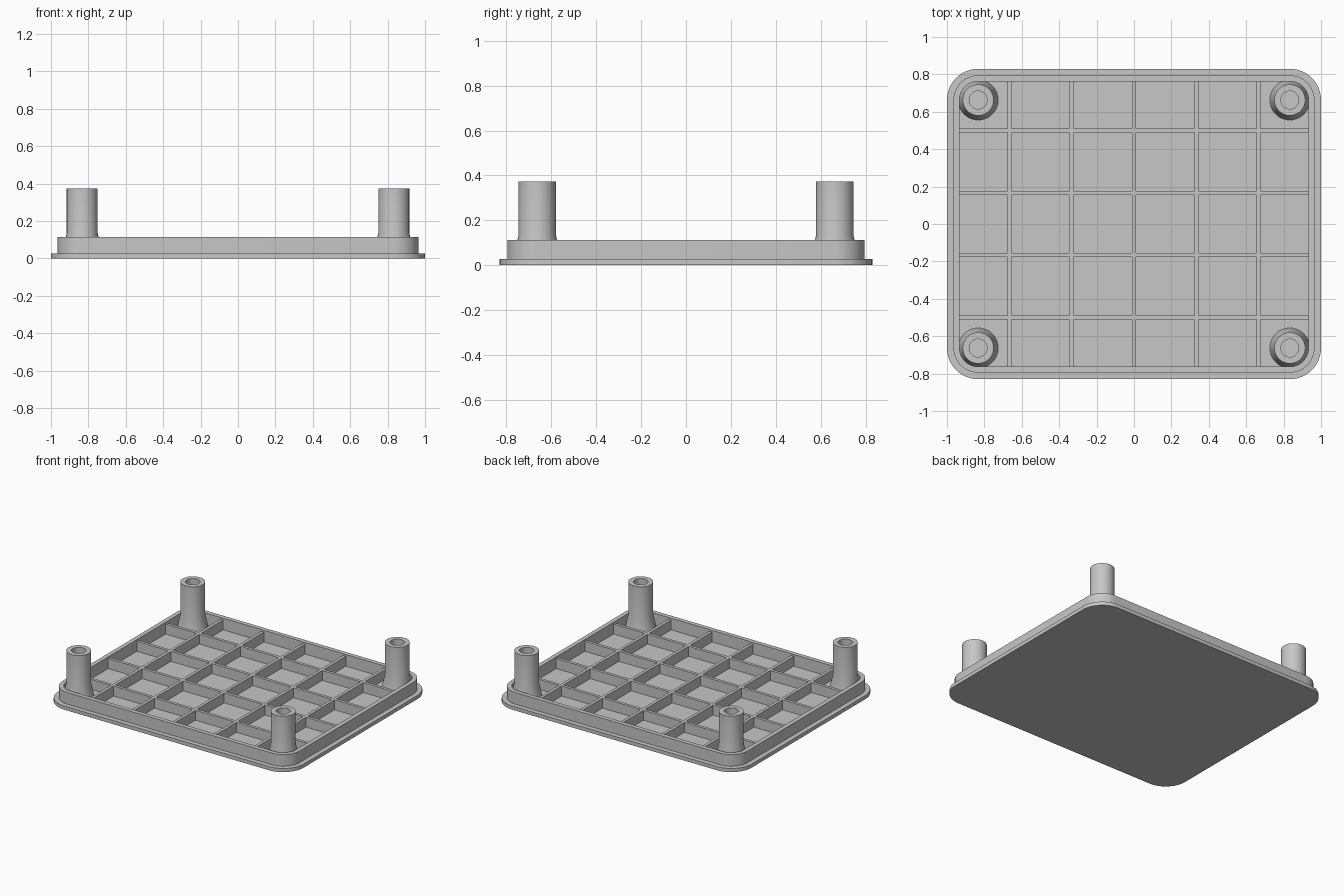
import bpy, bmesh, math

cube = bpy.data.objects.get("Cube")
if cube:
    bpy.data.objects.remove(cube, do_unlink=True)

HALF_X, HALF_Y, CORNER = 1.0, 0.83, 0.167
FLOOR_Z, RIM_Z, RIB_Z, POST_Z = 0.027, 0.113, 0.1, 0.373
RIM_IN = 0.067
POST_X, POST_Y = HALF_X - CORNER, HALF_Y - CORNER

grey = bpy.data.materials.new("light grey plastic")
grey.use_nodes = True
grey.diffuse_color = (0.57, 0.57, 0.57, 1)
grey.node_tree.nodes["Principled BSDF"].inputs["Base Color"].default_value = grey.diffuse_color


def finish(bm, name):
    """Turn a bmesh into a shaded object."""
    bmesh.ops.recalc_face_normals(bm, faces=bm.faces)
    mesh = bpy.data.meshes.new(name)
    bm.to_mesh(mesh)
    bm.free()
    mesh.materials.append(grey)
    obj = bpy.data.objects.new(name, mesh)
    bpy.context.collection.objects.link(obj)
    bpy.ops.object.select_all(action='DESELECT')
    obj.select_set(True)
    bpy.context.view_layer.objects.active = obj
    bpy.ops.object.shade_smooth_by_angle(angle=math.radians(30))
    return obj


def loft(name, rings):
    """Skin a list of equal point rings and cap both ends."""
    bm = bmesh.new()
    loops = [[bm.verts.new(p) for p in ring] for ring in rings]
    n = len(loops[0])
    for a, b in zip(loops, loops[1:]):
        for i in range(n):
            j = (i + 1) % n
            bm.faces.new((a[i], a[j], b[j], b[i]))
    bm.faces.new(loops[0][::-1])
    bm.faces.new(loops[-1])
    return finish(bm, name)


def rounded_rect(inset, z, steps=12):
    """Rounded rectangle whose corners share the post centres."""
    r = CORNER - inset
    pts = []
    for q, (sx, sy) in enumerate([(1, 1), (-1, 1), (-1, -1), (1, -1)]):
        for k in range(steps + 1):
            a = (q + k / steps) * math.pi / 2
            pts.append((sx * POST_X + r * math.cos(a), sy * POST_Y + r * math.sin(a), z))
    return pts


def circle(x, y, r, z, n=48):
    return [(x + r * math.cos(2 * math.pi * i / n), y + r * math.sin(2 * math.pi * i / n), z)
            for i in range(n)]


def box(name, centre, size):
    bm = bmesh.new()
    bmesh.ops.create_cube(bm, size=1)
    bmesh.ops.scale(bm, vec=size, verts=bm.verts)
    bmesh.ops.translate(bm, vec=centre, verts=bm.verts)
    return finish(bm, name)


# Base plate with stepped lip and raised rim
loft("tray", [rounded_rect(i, z) for i, z in (
    (0, 0), (0, FLOOR_Z), (0.035, FLOOR_Z), (0.035, RIM_Z), (RIM_IN, RIM_Z), (RIM_IN, FLOOR_Z))])

# Stiffening rib grid
rib_mid, rib_h = (FLOOR_Z + RIB_Z) / 2, RIB_Z - FLOOR_Z
for i in range(-2, 3):
    box("rib_lengthwise", (i / 3, 0, rib_mid), (0.022, 2 * (HALF_Y - RIM_IN), rib_h))
for i in (-1.5, -0.5, 0.5, 1.5):
    box("rib_crosswise", (0, i / 3, rib_mid), (2 * (HALF_X - RIM_IN), 0.022, rib_h))

# Hollow corner posts with flared feet
POST_PROFILE = ((0.107, FLOOR_Z), (0.083, 0.135), (0.083, POST_Z), (0.048, POST_Z), (0.048, FLOOR_Z + 0.002))
for sx, side in ((-1, "right"), (1, "left")):
    for sy, end in ((-1, "front"), (1, "back")):
        loft(f"post_{end}_{side}", [circle(sx * POST_X, sy * POST_Y, r, z) for r, z in POST_PROFILE])
